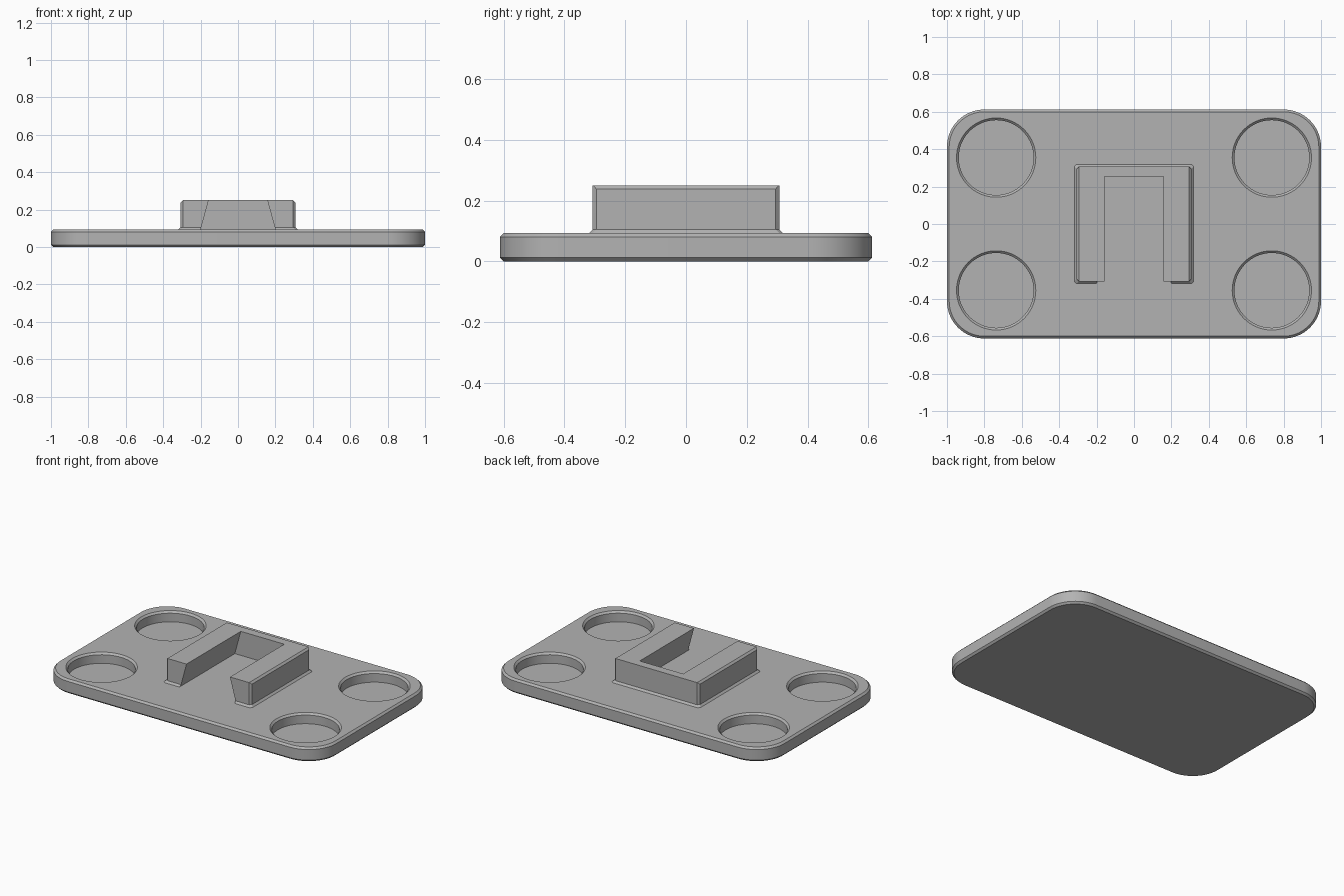
import bpy, bmesh
from math import cos, sin, pi, radians

if "Cube" in bpy.data.objects:
    bpy.data.objects.remove(bpy.data.objects["Cube"], do_unlink=True)

grey = bpy.data.materials.new("plain grey")
grey.use_nodes = True
COLOUR = (0.45, 0.45, 0.45, 1)
grey.diffuse_color = COLOUR
grey.node_tree.nodes["Principled BSDF"].inputs["Base Color"].default_value = COLOUR

CHAMFER = 0.012
THICK = 0.093
TOP = 0.25


def loft(name, rings):
    """Closed solid through matching rings of points, bottom ring first."""
    bm = bmesh.new()
    loops = [[bm.verts.new(p) for p in ring] for ring in rings]
    n = len(loops[0])
    for low, high in zip(loops, loops[1:]):
        for i in range(n):
            j = (i + 1) % n
            bm.faces.new((low[i], low[j], high[j], high[i]))
    bm.faces.new(loops[0][::-1])
    bm.faces.new(loops[-1])
    bmesh.ops.recalc_face_normals(bm, faces=bm.faces)
    mesh = bpy.data.meshes.new(name)
    bm.to_mesh(mesh)
    bm.free()
    mesh.materials.append(grey)
    obj = bpy.data.objects.new(name, mesh)
    bpy.context.collection.objects.link(obj)
    return obj


def rounded_rect(hx, hy, r, z, steps=16):
    points = []
    for k, (sx, sy) in enumerate([(1, 1), (-1, 1), (-1, -1), (1, -1)]):
        for i in range(steps + 1):
            a = (k + i / steps) * pi / 2
            points.append((sx * (hx - r) + r * cos(a), sy * (hy - r) + r * sin(a), z))
    return points


def circle(x, y, r, z, n=64):
    return [(x + r * cos(2 * pi * i / n), y + r * sin(2 * pi * i / n), z) for i in range(n)]


def clipped_rect(hx, hy, z, c=CHAMFER):
    """Rectangle with its four corners cut off."""
    return [(hx, c - hy, z), (hx, hy - c, z), (hx - c, hy, z), (c - hx, hy, z),
            (-hx, hy - c, z), (-hx, c - hy, z), (c - hx, -hy, z), (hx - c, -hy, z)]


def rect(x, y0, y1, z):
    return [(x, y0, z), (x, y1, z), (-x, y1, z), (-x, y0, z)]


def carve(target, cutter):
    mod = target.modifiers.new("cut", "BOOLEAN")
    mod.operation = "DIFFERENCE"
    mod.solver = "EXACT"
    mod.object = cutter
    bpy.context.view_layer.objects.active = target
    bpy.ops.object.modifier_apply(modifier=mod.name)
    bpy.data.objects.remove(cutter, do_unlink=True)


# Base plate with rounded corners and chamfered rims
c = CHAMFER
plate = loft("base_plate", [
    rounded_rect(1 - c, 0.612 - c, 0.2 - c, 0),
    rounded_rect(1, 0.612, 0.2, c),
    rounded_rect(1, 0.612, 0.2, THICK - c),
    rounded_rect(1 - c, 0.612 - c, 0.2 - c, THICK)])

# Four round pockets with a chamfered mouth
for sx in (-1, 1):
    for sy in (-1, 1):
        x, y, r = sx * 0.737, sy * 0.355, 0.2
        carve(plate, loft("pocket_cutter", [
            circle(x, y, r, 0.025), circle(x, y, r, THICK - c),
            circle(x, y, r + c, THICK), circle(x, y, r + c, THICK + 0.05)]))

# U-shaped bracket, flared at its foot and chamfered along its upper sides
H = 0.307
bracket = loft("bracket", [
    clipped_rect(H + c, H + c, THICK - 0.005),
    clipped_rect(H + c, H + c, THICK),
    clipped_rect(H, H, THICK + c),
    clipped_rect(H, H, TOP - c),
    clipped_rect(H - c, H, TOP, 0.002)])

# Dovetail slot, open at the front and narrower at the top
slope = (0.2 - 0.157) / (TOP - THICK)
carve(bracket, loft("slot_cutter", [
    rect(0.2 + slope * 0.05, -0.5, 0.253, THICK - 0.05),
    rect(0.157 - slope * 0.05, -0.5, 0.253, TOP + 0.05)]))

# Smooth round walls, crisp edges
for obj in (plate, bracket):
    bpy.ops.object.select_all(action="DESELECT")
    obj.select_set(True)
    bpy.context.view_layer.objects.active = obj
    bpy.ops.object.shade_smooth_by_angle(angle=radians(20))
